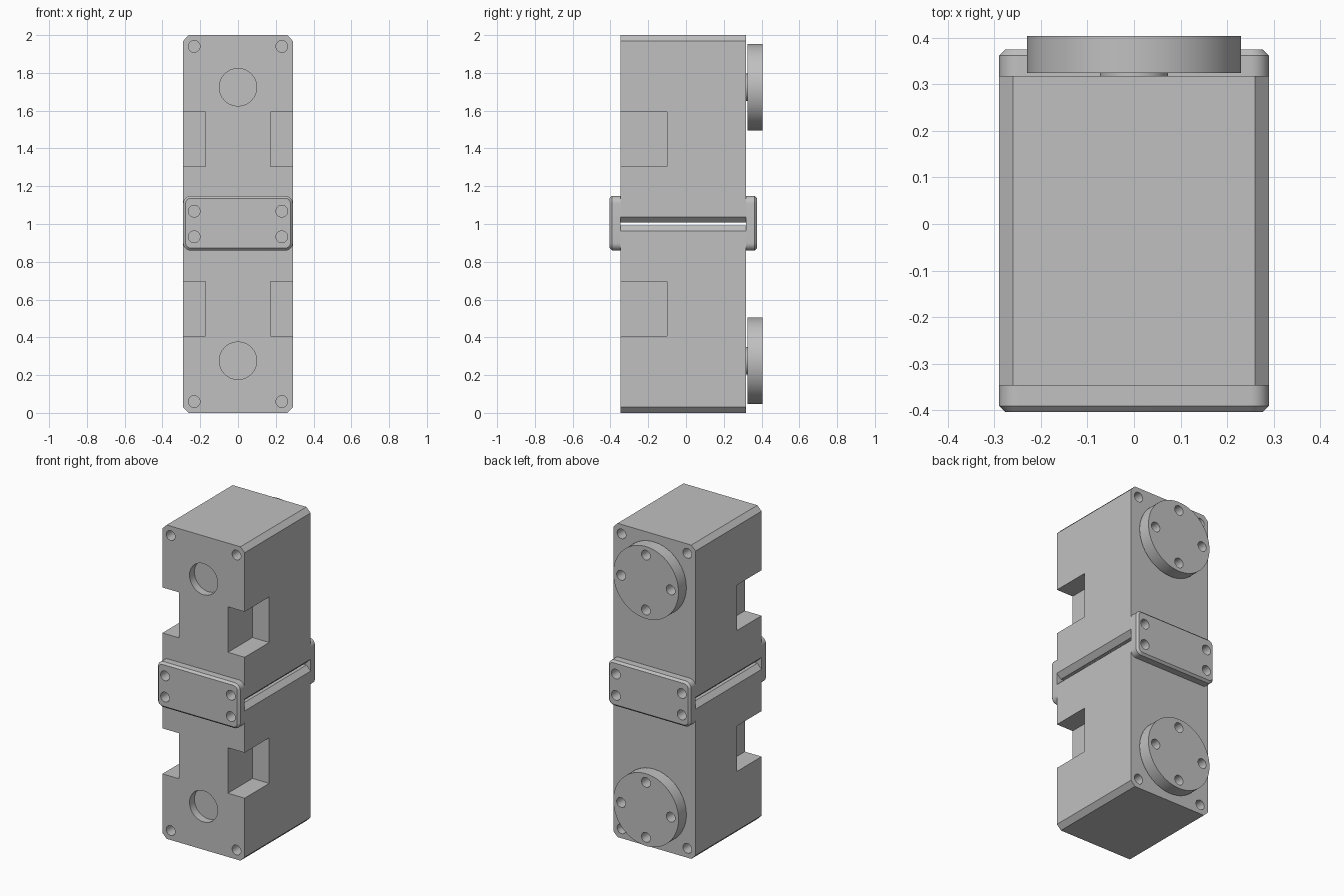
import bpy, bmesh, math
from mathutils import Vector

cube = bpy.data.objects.get("Cube")
if cube:
    bpy.data.objects.remove(cube, do_unlink=True)

# Single grey material
grey = bpy.data.materials.new("plain_grey")
grey.use_nodes = True
COLOUR = (0.53, 0.53, 0.53, 1)
grey.diffuse_color = COLOUR
grey.node_tree.nodes["Principled BSDF"].inputs["Base Color"].default_value = COLOUR

FRONT, BACK = -0.347, 0.318      # body faces
HALF_W = 0.29
SCREW_X, SCREW_Z = 0.232, 0.06   # screw positions
SCREW_R = 0.031


def outline(w, h, r, steps):
    """Rectangle in x-z with rounded corners (one step gives a chamfer)."""
    pts = []
    for i, (sx, sz) in enumerate([(1, 1), (-1, 1), (-1, -1), (1, -1)]):
        for k in range(steps + 1):
            a = math.pi / 2 * (i + k / steps)
            pts.append((sx * (w - r) + r * math.cos(a), sz * (h - r) + r * math.sin(a)))
    return pts


def circle(r, n=64):
    return [(r * math.cos(2 * math.pi * k / n), r * math.sin(2 * math.pi * k / n))
            for k in range(n)]


def loft(bm, rings, cx=0, cz=0):
    """Closed solid through (y, outline) rings."""
    loops = [[bm.verts.new((cx + x, y, cz + z)) for x, z in pts] for y, pts in rings]
    n = len(loops[0])
    for a, b in zip(loops, loops[1:]):
        for i in range(n):
            j = (i + 1) % n
            bm.faces.new((a[i], a[j], b[j], b[i]))
    bm.faces.new(loops[0])
    bm.faces.new(loops[-1][::-1])


def prism(bm, pts, y0, y1, cx=0, cz=0):
    loft(bm, [(y0, pts), (y1, pts)], cx, cz)


def box(bm, lo, hi):
    lo, hi = Vector(lo), Vector(hi)
    verts = bmesh.ops.create_cube(bm, size=1)["verts"]
    for v in verts:
        v.co = (lo + hi) / 2 + Vector(c * d for c, d in zip(v.co, hi - lo))


def make(name, bm):
    bmesh.ops.recalc_face_normals(bm, faces=bm.faces)
    mesh = bpy.data.meshes.new(name)
    bm.to_mesh(mesh)
    bm.free()
    mesh.materials.append(grey)
    obj = bpy.data.objects.new(name, mesh)
    bpy.context.collection.objects.link(obj)
    return obj


def finish(obj, cutter_bm=None):
    """Cut holes, then smooth the round walls."""
    bpy.ops.object.select_all(action="DESELECT")
    obj.select_set(True)
    bpy.context.view_layer.objects.active = obj
    if cutter_bm:
        cutter = make("cutter", cutter_bm)
        cutter.hide_render = True
        mod = obj.modifiers.new("holes", "BOOLEAN")
        mod.operation, mod.solver, mod.object = "DIFFERENCE", "EXACT", cutter
        bpy.ops.object.modifier_apply(modifier=mod.name)
        bpy.data.objects.remove(cutter, do_unlink=True)
    bpy.ops.object.shade_smooth_by_angle(angle=math.radians(30))


# Two motor bodies, mirrored about mid height
BODY_H = 0.992
for label, flip in (("lower", False), ("upper", True)):
    def up(z):
        return 2 - z if flip else z

    bm = bmesh.new()
    prism(bm, outline(HALF_W, BODY_H / 2, 0.03, 1), FRONT, BACK, cz=up(BODY_H / 2))
    body = make(label + "_body", bm)
    cut = bmesh.new()
    for s in (-1, 1):
        # side pockets open to the front
        xs = sorted((s * 0.172, s * 0.4))
        zs = sorted((up(0.406), up(0.696)))
        box(cut, (xs[0], FRONT - 0.1, zs[0]), (xs[1], -0.10, zs[1]))
        # screw holes on both faces
        for z in (SCREW_Z, BODY_H - SCREW_Z):
            prism(cut, circle(SCREW_R, 32), FRONT - 0.05, FRONT + 0.08, s * SCREW_X, up(z))
            prism(cut, circle(SCREW_R, 32), BACK - 0.08, BACK + 0.05, s * SCREW_X, up(z))
    # round recess on the front
    prism(cut, circle(0.099), FRONT - 0.05, FRONT + 0.05, 0, up(0.276))
    finish(body, cut)

    # output shaft and horn disc on the back
    bm = bmesh.new()
    prism(bm, circle(0.073), BACK - 0.01, 0.326, 0, up(0.276))
    finish(make(label + "_shaft", bm))
    bm = bmesh.new()
    prism(bm, circle(0.23, 96), 0.325, 0.404, 0, up(0.276))
    horn = make(label + "_horn", bm)
    cut = bmesh.new()
    for k in range(4):
        a = k * math.pi / 2
        prism(cut, circle(SCREW_R, 32), 0.3, 0.45,
              0.175 * math.cos(a), up(0.276) + 0.175 * math.sin(a))
    finish(horn, cut)

# Joining plates on front and back
for label, base, side in (("front", FRONT, -1), ("back", BACK, 1)):
    outer, edge = base + side * 0.057, 0.013
    full = outline(HALF_W, 0.145, 0.04, 8)
    inset = outline(HALF_W - edge, 0.145 - edge, 0.04 - edge, 8)
    bm = bmesh.new()
    loft(bm, [(base, full), (outer - side * edge, full), (outer, inset)], 0, 1.004)
    plate = make(label + "_joining_plate", bm)
    cut = bmesh.new()
    for s in (-1, 1):
        for z in (BODY_H - SCREW_Z, 2 - BODY_H + SCREW_Z):
            ys = sorted((base - side * 0.02, outer + side * 0.02))
            prism(cut, circle(SCREW_R, 32), ys[0], ys[1], s * SCREW_X, z)
    finish(plate, cut)
